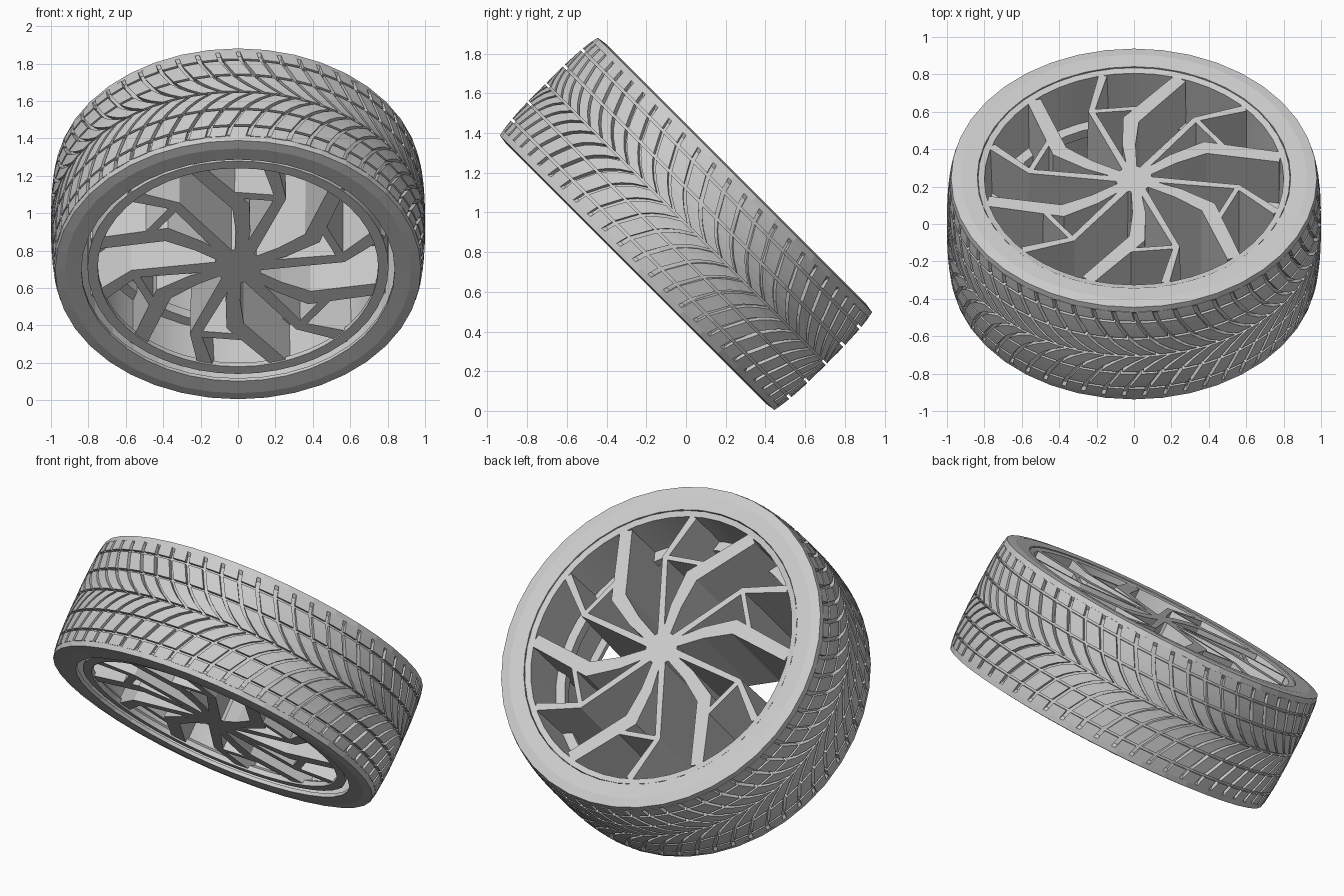
import bpy, bmesh
from math import pi, sin, cos, radians
from mathutils import Vector, Matrix

if "Cube" in bpy.data.objects:
    bpy.data.objects.remove(bpy.data.objects["Cube"])

# Wheel frame: local z is the axle, tilted 45 degrees
TILT = Matrix.Translation((0, 0, 0.943)) @ Matrix.Rotation(radians(-45), 4, 'X')


def polar(r, t, z):
    return Vector((r * cos(t), r * sin(t), z))


def finish(name, bm, smooth=None):
    bmesh.ops.recalc_face_normals(bm, faces=bm.faces)
    me = bpy.data.meshes.new(name)
    bm.to_mesh(me)
    bm.free()
    ob = bpy.data.objects.new(name, me)
    bpy.context.collection.objects.link(ob)
    ob.matrix_world = TILT
    if smooth:
        bpy.ops.object.select_all(action='DESELECT')
        ob.select_set(True)
        bpy.context.view_layer.objects.active = ob
        bpy.ops.object.shade_smooth_by_angle(angle=radians(smooth))
    return ob


def lathe(name, profile, n, smooth=None):
    """Closed (radius, axial) profile turned about the axle."""
    bm = bmesh.new()
    rings = [[bm.verts.new(polar(r, 2 * pi * i / n, z)) for r, z in profile]
             for i in range(n)]
    m = len(profile)
    for i in range(n):
        a, b = rings[i], rings[(i + 1) % n]
        for j in range(m):
            k = (j + 1) % m
            bm.faces.new((a[j], a[k], b[k], b[j]))
    return finish(name, bm, smooth)


# Tyre carcass: hollow shell with flat sidewalls, bevels and smooth shoulder bands
half = [(0.838, 0.352), (0.925, 0.356), (0.978, 0.348),
        (0.984, 0.315), (0.970, 0.295), (0.972, 0.10)]
inner = [(0.838, 0.33), (0.925, 0.325), (0.945, 0.25)]
lathe("tyre_carcass", half + [(r, -z) for r, z in reversed(half)] +
      [(r, -z) for r, z in inner] + inner[::-1], 40)


# Tread: swept blocks in six rows
def sweep(a):
    a = abs(a)
    pts = [(0, 0), (0.06, 0.10), (0.13, 0.165), (0.25, 0.235), (0.34, 0.26)]
    for (x0, y0), (x1, y1) in zip(pts, pts[1:]):
        if a <= x1:
            return y0 + (y1 - y0) * (a - x0) / (x1 - x0)
    return pts[-1][1]


def tread_radius(a):
    return 1.0 - 0.018 * (abs(a) / 0.335) ** 3


def tread_row(bm, a0, a1, side, count=56, gap=0.012):
    pitch, steps = 2 * pi / count, 3
    for k in range(count):
        secs = []
        for s in range(steps + 1):
            a = side * (a0 + (a1 - a0) * s / steps)
            r = tread_radius(a)
            base = (k + (0.25 if side > 0 else -0.25)) * pitch - sweep(a)
            lo, hi = base + gap, base + pitch - gap
            secs.append([bm.verts.new(polar(q, t, a)) for q, t in
                         ((0.955, lo), (r, lo), (r, hi), (0.955, hi))])
        for p, q in zip(secs, secs[1:]):
            for j in range(3):
                bm.faces.new((p[j], p[j + 1], q[j + 1], q[j]))
        bm.faces.new(secs[0])
        bm.faces.new(secs[-1])


bm = bmesh.new()
for side in (-1, 1):
    for a0, a1 in ((0.006, 0.122), (0.136, 0.242), (0.256, 0.318)):
        tread_row(bm, a0, a1, side)
finish("tread_blocks", bm)

# Rim: barrel with a lip on each side, and a stepped ring at mid depth
lathe("rim_barrel", [(0.80, 0.34), (0.834, 0.347), (0.834, 0.31), (0.805, 0.29),
                     (0.805, -0.33), (0.75, -0.33), (0.75, -0.30), (0.785, -0.28),
                     (0.785, -0.03), (0.73, -0.03), (0.73, 0.03), (0.785, 0.03)], 48, 30)

# Spokes: full-depth bent bars, six broad and six slim, with cross links
Z0, Z1 = -0.32, 0.34


def bar(bm, path, back=1.0):
    """path: (radius, degrees, width) points, mitred and extruded along the axle;
    back scales the width on the inner side of the wheel."""
    pts = [Vector((r * cos(radians(d)), r * sin(radians(d)))) for r, d, w in path]
    secs = []
    for i, p in enumerate(pts):
        dirs = []
        if i:
            dirs.append((p - pts[i - 1]).normalized())
        if i < len(pts) - 1:
            dirs.append((pts[i + 1] - p).normalized())
        d = sum(dirs, Vector((0, 0))).normalized()
        n = Vector((-d.y, d.x)) * path[i][2] / 2 / d.dot(dirs[0])
        secs.append([bm.verts.new((v.x, v.y, z)) for v, z in
                     ((p + n * back, Z0), (p - n * back, Z0), (p - n, Z1), (p + n, Z1))])
    for a, b in zip(secs, secs[1:]):
        for j in range(4):
            k = (j + 1) % 4
            bm.faces.new((a[j], a[k], b[k], b[j]))
    bm.faces.new(secs[0])
    bm.faces.new(secs[-1])


broad, slim, links = bmesh.new(), bmesh.new(), bmesh.new()
for i in range(6):
    e = 12 + 60 * i
    bar(broad, [(0.06, e + 26, 0.05), (0.26, e + 24, 0.07),
                (0.45, e + 20, 0.085), (0.80, e, 0.075)], 1.1)
    bar(slim, [(0.06, e + 50, 0.04), (0.56, e + 42, 0.032), (0.80, e + 30, 0.045)], 1.8)
    bar(links, [(0.56, e + 42, 0.028), (0.54, e + 14, 0.028)], 1.6)
finish("broad_spokes", broad)
finish("slim_spokes", slim)
finish("spoke_links", links)

# Hub
bm = bmesh.new()
bmesh.ops.create_cone(bm, cap_ends=True, segments=12, radius1=0.13, radius2=0.10,
                      depth=Z1 - Z0, matrix=Matrix.Translation((0, 0, (Z0 + Z1) / 2)))
finish("hub", bm)
